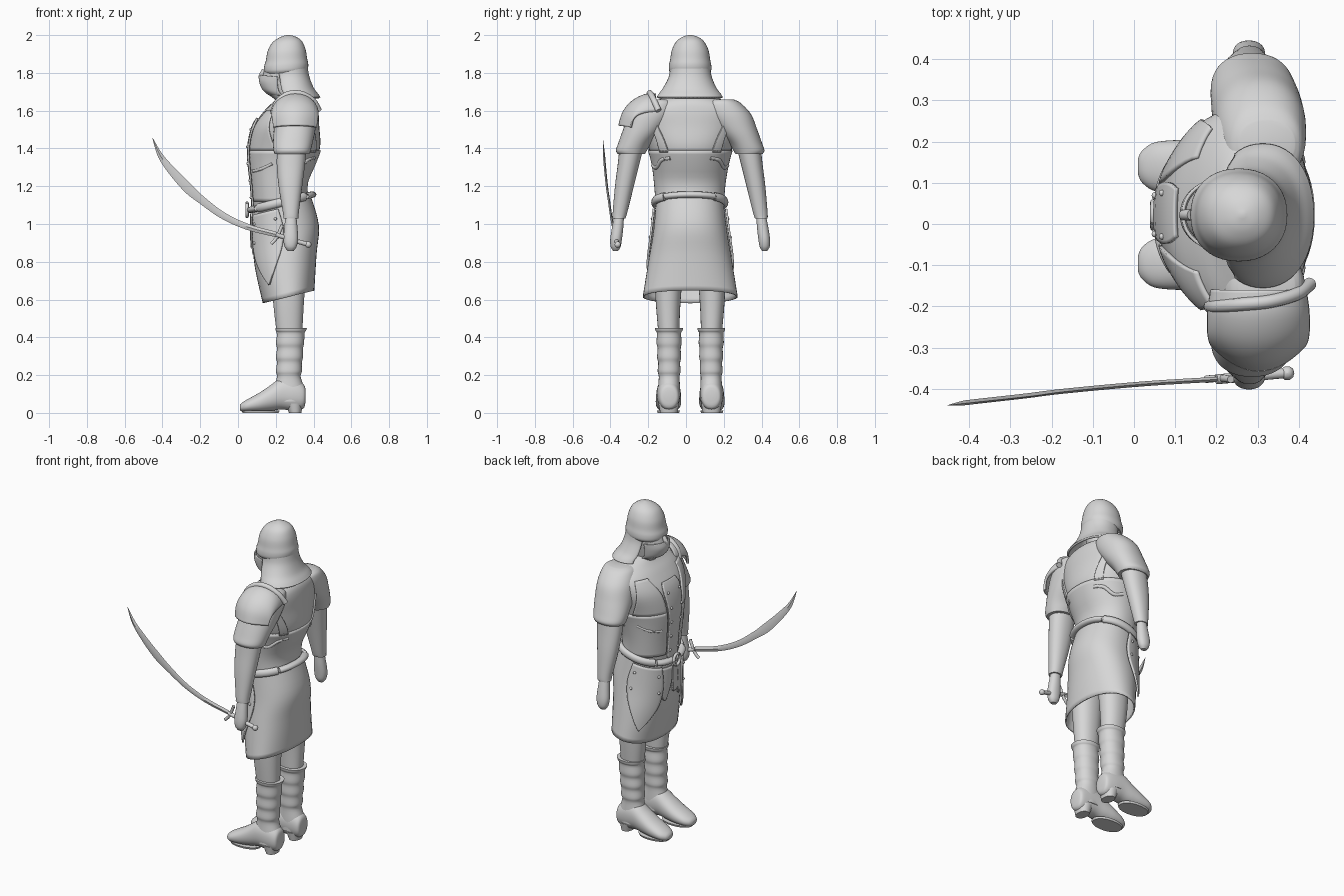
import bpy, bmesh, math
from mathutils import Vector

if "Cube" in bpy.data.objects:
    bpy.data.objects.remove(bpy.data.objects["Cube"])

MID = 0.022          # mirror plane of the body in y


def material(name, value):
    m = bpy.data.materials.new(name)
    m.use_nodes = True
    col = (value, value, value, 1)
    m.diffuse_color = col
    m.node_tree.nodes["Principled BSDF"].inputs["Base Color"].default_value = col
    return m


GREY = material("plain grey", 0.68)


def dense(rows, steps=5):
    """Catmull-Rom smoothing of a short list of rows."""
    rows = [Vector(r) for r in rows]
    out = []
    for i in range(len(rows) - 1):
        a, b, c, d = rows[max(i - 1, 0)], rows[i], rows[i + 1], rows[min(i + 2, len(rows) - 1)]
        for k in range(steps):
            t = k / steps
            out.append(0.5 * (2 * b + (c - a) * t + (2 * a - 5 * b + 4 * c - d) * t * t
                              + (3 * b - a - 3 * c + d) * t ** 3))
    return out + [rows[-1]]


def grid(name, rows, closed=True, caps=True, thick=0):
    """Skin rows of points; optional caps or sheet thickness."""
    bm = bmesh.new()
    vs = [[bm.verts.new(p) for p in r] for r in rows]
    n = len(vs[0])
    for r, s in zip(vs, vs[1:]):
        for j in range(n if closed else n - 1):
            k = (j + 1) % n
            bm.faces.new((r[j], r[k], s[k], s[j]))
    if closed and caps:
        bm.faces.new(vs[0])
        bm.faces.new(vs[-1])
    bmesh.ops.recalc_face_normals(bm, faces=bm.faces)
    me = bpy.data.meshes.new(name)
    bm.to_mesh(me)
    bm.free()
    ob = bpy.data.objects.new(name, me)
    bpy.context.collection.objects.link(ob)
    me.materials.append(GREY)
    if thick:
        mod = ob.modifiers.new("thickness", "SOLIDIFY")
        mod.thickness, mod.offset = thick, 0
    bpy.ops.object.select_all(action="DESELECT")
    ob.select_set(True)
    bpy.context.view_layer.objects.active = ob
    bpy.ops.object.shade_smooth_by_angle(angle=math.radians(40))
    return ob


def oval(ring, deg, grow=0, tilt=0, power=0.92):
    """Point on a ring (z, x0, x1, y0, y1); 0 degrees is the face side."""
    z, x0, x1, y0, y1 = ring
    c, s = math.cos(math.radians(deg)), math.sin(math.radians(deg))
    ex = lambda v: math.copysign(abs(v) ** power, v)
    x = (x0 + x1) / 2 - ((x1 - x0) / 2 + grow) * ex(c)
    y = (y0 + y1) / 2 + ((y1 - y0) / 2 + grow) * ex(s)
    return Vector((x, y, z + tilt * (x - 0.25)))


def loft(name, rings, tilt=0, side=1, seg=40, span=(0, 360), thick=0, axis="z", steps=5):
    closed = span == (0, 360)
    rows = []
    for r in dense(rings, steps):
        row = [oval(r, span[0] + (span[1] - span[0]) * j / (seg if closed else seg - 1), 0, tilt)
               for j in range(seg)]
        if axis == "x":
            row = [Vector((p.z, p.y, p.x)) for p in row]
        rows.append([Vector((p.x, p.y if side > 0 else 2 * MID - p.y, p.z)) for p in row])
    return grid(name, rows, closed, not thick, thick)


def ring_at(rings, z):
    d = sorted(dense(rings), key=lambda r: r[0])
    for a, b in zip(d, d[1:]):
        if a[0] <= z <= b[0]:
            return a.lerp(b, (z - a[0]) / max(b[0] - a[0], 1e-6))
    return d[0] if z < d[0][0] else d[-1]


def patch(name, rings, rows, grow=0.003, tilt=0, thick=0.01, seg=16):
    """Sheet lying on a lofted body; rows are (z, start angle, end angle)."""
    pts = [[oval(ring_at(rings, z), a + (b - a) * j / (seg - 1), grow, tilt) for j in range(seg)]
           for z, a, b in dense(rows)]
    return grid(name, pts, False, False, thick)


def tube(name, pts, radius, squash=1):
    path = dense(pts, 6)
    rows = []
    for i, p in enumerate(path):
        t = (path[min(i + 1, len(path) - 1)] - path[max(i - 1, 0)]).normalized()
        u = t.cross(Vector((0, 1, 0)) if abs(t.y) < 0.8 else Vector((0, 0, 1))).normalized()
        v = t.cross(u)
        rows.append([p + radius * (u * math.cos(a) + v * squash * math.sin(a))
                     for a in (k * math.pi / 6 for k in range(12))])
    return grid(name, rows)


def rivet(name, p, r=0.008):
    rings = [(p.z + r * math.cos(a), p.x - w, p.x + w, p.y - w, p.y + w)
             for a in (k * math.pi / 6 for k in range(7)) for w in (r * math.sin(a) + 1e-4,)]
    loft(name, rings, seg=10, steps=1)


# Torso and skirt
TORSO = [(1.05, .085, .385, -.15, .19), (1.2, .075, .36, -.16, .20), (1.32, .062, .405, -.175, .22),
         (1.41, .06, .435, -.2, .245), (1.52, .085, .43, -.235, .28), (1.6, .14, .425, -.235, .28),
         (1.65, .19, .41, -.165, .21), (1.685, .22, .37, -.07, .11)]
SKIRT = [(1.12, .08, .38, -.155, .195), (.95, .08, .424, -.17, .215),
         (.8, .095, .412, -.195, .24), (.61, .135, .4, -.225, .27)]
loft("torso", TORSO)
loft("skirt", SKIRT, tilt=.25, thick=.008)

# Vest with raised edges, straps and centre placket
patch("vest_body", TORSO, [(1.12, 18, 342), (1.25, 18, 342), (1.39, 18, 342)], seg=64)
patch("vest_placket", TORSO, [(1.08, -12, 14), (1.3, -12, 14), (1.5, -14, 16), (1.56, -10, 12)], grow=.007)
for s in (1, -1):
    patch("vest_front", TORSO, [(1.39, s * 18, s * 78), (1.5, s * 20, s * 62), (1.6, s * 30, s * 52)])
    patch("back_strap", TORSO, [(1.38, 180 + s * 30, 180 + s * 46), (1.48, 180 + s * 36, 180 + s * 48),
                                (1.57, 180 + s * 46, 180 + s * 56), (1.63, 180 + s * 60, 180 + s * 72)])
    tube("side_fold", [oval(ring_at(TORSO, z), s * a, .004) for z, a in
                       ((1.31, 100), (1.3, 118), (1.34, 135), (1.35, 152))], .011)
    tube("chest_fold", [oval(ring_at(TORSO, z), s * a, .004) for z, a in
                        ((1.28, 30), (1.29, 52), (1.32, 75))], .009)
    for k in range(5):
        rivet("placket_rivet", oval(ring_at(TORSO, 1.14 + .09 * k), s * 10, .012))

# Belt, buckle and hanging tail
tube("belt", [oval(ring_at(SKIRT, 1.12), a, .012, .25) for a in range(0, 361, 20)], .023, .75)
tube("buckle", [(.048, MID + .03 * math.cos(a), 1.075 + .035 * math.sin(a))
                for a in (k * math.pi / 4 for k in range(9))], .009)
patch("belt_tail", SKIRT, [(1.1, -8, 4), (1.0, -9, 3), (.92, -8, 1)], grow=.01, tilt=.25)

# Leaf-shaped side flaps with rivets
for s in (1, -1):
    patch("side_flap", SKIRT, [(1.09, s * 28, s * 84), (.98, s * 24, s * 88), (.87, s * 28, s * 84),
                               (.78, s * 40, s * 72), (.7, s * 55, s * 57)], grow=.016, tilt=.25)
    patch("front_flap", SKIRT, [(1.08, s * 4, s * 30), (.98, s * 6, s * 30), (.88, s * 15, s * 20)],
          grow=.008, tilt=.25)
    for z, a in ((1.04, 34), (1.04, 78), (.94, 32), (.94, 80)):
        rivet("flap_rivet", oval(ring_at(SKIRT, z), s * a, .022, .25))

# Head, mask, helmet and neck cloth
loft("face", [(1.64, .22, .36, -.05, .09), (1.675, .175, .34, -.045, .09), (1.7, .14, .34, -.05, .095),
              (1.75, .125, .35, -.06, .105), (1.8, .135, .355, -.068, .112), (1.86, .15, .355, -.07, .115)])
loft("mask", [(1.68, .165, .34, -.05, .095), (1.7, .134, .34, -.055, .1), (1.74, .116, .35, -.062, .107),
              (1.775, .12, .35, -.067, .112)], tilt=-.1, span=(-80, 80), thick=.008)
tube("nose", [(.14, MID, 1.815), (.128, MID, 1.795), (.122, MID, 1.775), (.135, MID, 1.755)], .013)
loft("helmet", [(1.8, .148, .36, -.082, .126), (1.815, .138, .37, -.09, .134), (1.84, .138, .372, -.09, .134),
                (1.87, .147, .366, -.084, .128), (1.92, .157, .357, -.075, .119), (1.965, .182, .337, -.052, .096),
                (1.99, .222, .302, -.018, .062), (2.0, .258, .268, .017, .027)], tilt=.06)
loft("neck_cloth", [(1.84, .17, .362, -.078, .122), (1.78, .18, .372, -.085, .13), (1.72, .185, .395, -.115, .155),
                    (1.685, .195, .42, -.14, .18), (1.668, .195, .432, -.15, .19)],
     span=(58, 302), thick=.012)

# Arms and legs, mirrored
for s, tag in ((1, "right"), (-1, "left")):
    loft(tag + "_sleeve", [(1.66, .255, .39, .14, .25), (1.64, .225, .41, .1, .29), (1.58, .2, .418, .1, .345),
                           (1.5, .19, .41, .16, .377), (1.43, .186, .395, .225, .402),
                           (1.39, .188, .385, .25, .415), (1.37, .195, .378, .262, .405)], side=s)
    loft(tag + "_forearm", [(1.42, .21, .365, .265, .395), (1.32, .205, .355, .29, .405), (1.2, .215, .34, .32, .42),
                            (1.06, .238, .322, .355, .432), (1.03, .24, .32, .365, .432)], side=s)
    loft(tag + "_hand", [(1.05, .252, .308, .372, .422), (.98, .245, .315, .376, .436), (.92, .24, .318, .383, .445),
                         (.88, .247, .31, .39, .443), (.858, .262, .295, .403, .43)], side=s)
    loft(tag + "_thigh", [(.85, .17, .37, .05, .215), (.6, .185, .35, .072, .205), (.42, .205, .34, .08, .19)], side=s)
    # Boot shaft with a cuff and a few soft wraps
    shaft = [(.45, .197, .365, .06, .208), (.435, .2, .36, .063, .205), (.42, .207, .352, .07, .198)]
    for k in range(3):
        z, g = .37 - .075 * k, .006 * k
        shaft += [(z, .201, .35 - g, .067 + g / 2, .2 - g / 2),
                  (z - .03, .206, .344 - g, .072 + g / 2, .194 - g / 2)]
    loft(tag + "_boot_shaft", shaft + [(.12, .19, .353, .075, .193), (.06, .19, .35, .075, .195)], side=s, steps=4)
    loft(tag + "_boot_foot", [(.358, .07, .12, .11, .16), (.348, .025, .15, .085, .183), (.3, .012, .18, .076, .195),
                              (.23, .018, .185, .072, .2), (.17, .01, .145, .07, .203), (.11, .004, .105, .07, .204),
                              (.05, .004, .072, .08, .198), (.02, .008, .053, .1, .178), (.01, .015, .04, .12, .16)],
         side=s, axis="x")
    loft(tag + "_boot_heel", [(.05, .25, .345, .08, .19), (0, .27, .335, .09, .18)], side=s, steps=1)
    loft(tag + "_boot_sole", [(.012, .02, .22, .076, .198), (0, .025, .215, .08, .194)], side=s, steps=1)

# Shoulder guard on the sword arm: (y, top, half width, drop, wrap)
rows = []
for y, top, half, drop, wrap in dense([(-.16, 1.685, .11, .09, 0), (-.22, 1.68, .117, .09, .01),
                                       (-.285, 1.645, .118, .07, .03), (-.33, 1.59, .115, .04, .05),
                                       (-.352, 1.52, .11, .01, .06)]):
    rows.append([Vector((.302 - half * math.cos(a), y + wrap * math.cos(a) ** 2, top - drop * (1 - math.sin(a))))
                 for a in (math.pi * j / 20 for j in range(21))])
grid("shoulder_guard", rows, False, False, .014)
tube("shoulder_guard_rim", [(.185, -.2, 1.58), (.205, -.2, 1.64), (.26, -.195, 1.685), (.33, -.188, 1.69),
                            (.395, -.17, 1.655), (.428, -.145, 1.6)], .016)

# Curved sword: centre line as (x, y, z, half width)
blade = dense([(.2, -.377, .945, .014), (.05, -.386, .985, .016), (-.08, -.397, 1.045, .018),
               (-.19, -.408, 1.125, .021), (-.26, -.417, 1.185, .026), (-.34, -.426, 1.27, .022),
               (-.41, -.434, 1.36, .014), (-.452, -.44, 1.455, .001)], 6)
rows = []
for i, p in enumerate(blade):
    t = blade[min(i + 1, len(blade) - 1)] - blade[max(i - 1, 0)]
    n = Vector((-t[2], 0, t[0])).normalized() * p[3]
    c, e = Vector(p[:3]), Vector((0, .006 * min(1, p[3] / .014), 0))
    rows.append([c + n, c + e, c - n, c - e])
grid("sword_blade", rows)
tube("sword_grip", [(.2, -.377, .945), (.28, -.37, .918), (.37, -.362, .892)], .012)
tube("sword_guard", [(.235, -.377, .995), (.222, -.375, .965), (.212, -.375, .94), (.195, -.375, .915),
                     (.175, -.377, .895)], .009)
rivet("sword_pommel", Vector((.372, -.362, .891)), .017)
